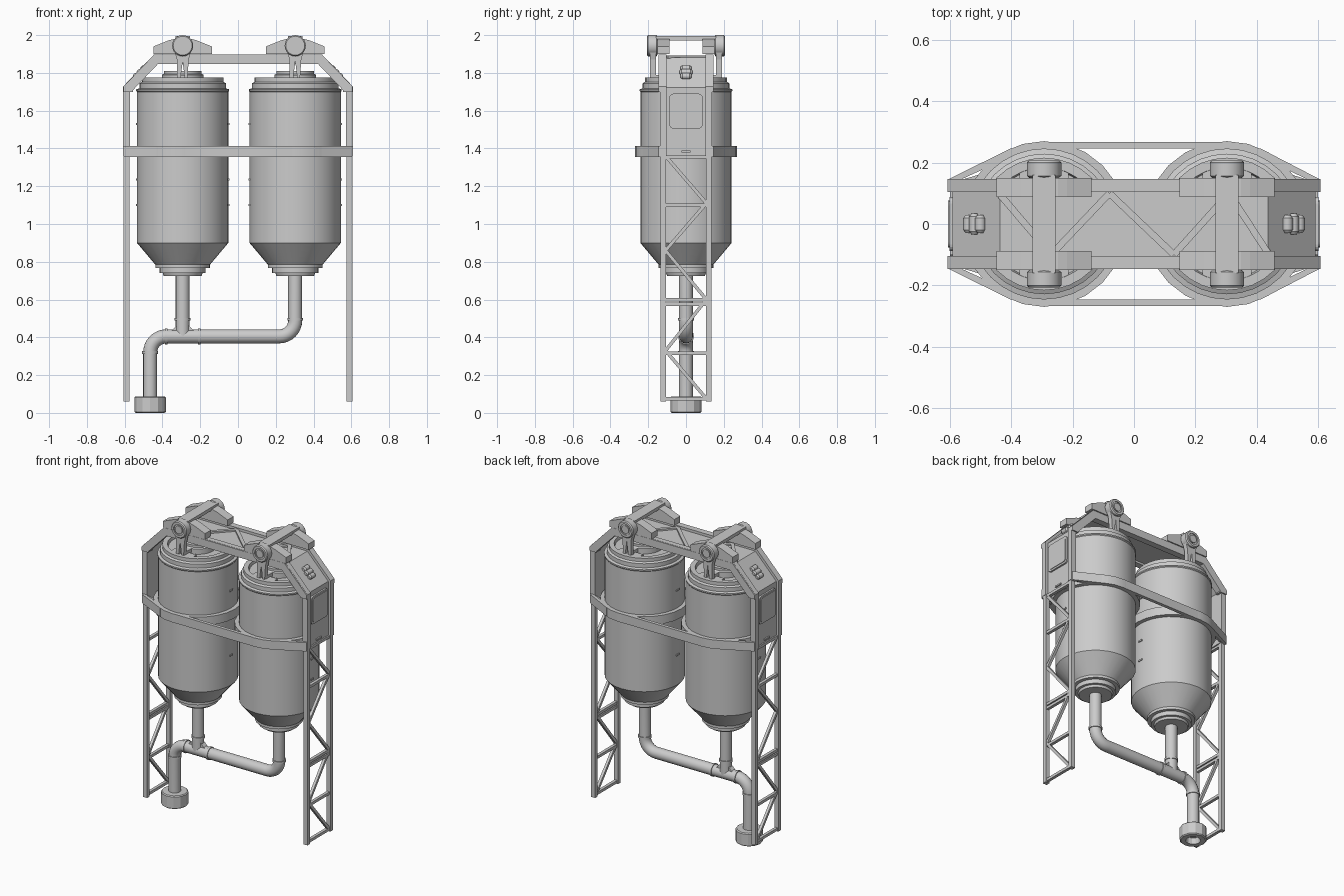
import bpy, bmesh
from math import sin, cos, pi, radians
from mathutils import Vector, Matrix

if "Cube" in bpy.data.objects:
    bpy.data.objects.remove(bpy.data.objects["Cube"])


def finish(name, bm, smooth=False):
    bmesh.ops.remove_doubles(bm, verts=bm.verts, dist=1e-5)
    bmesh.ops.recalc_face_normals(bm, faces=bm.faces)
    me = bpy.data.meshes.new(name)
    bm.to_mesh(me)
    bm.free()
    ob = bpy.data.objects.new(name, me)
    bpy.context.collection.objects.link(ob)
    if smooth:
        bpy.ops.object.select_all(action='DESELECT')
        ob.select_set(True)
        bpy.context.view_layer.objects.active = ob
        bpy.ops.object.shade_smooth_by_angle(angle=radians(32))
    return ob


def prism(name, pts, axis, t0, t1):
    """Extrude a flat outline along an axis."""
    put = {'x': lambda a, b, t: (t, a, b), 'y': lambda a, b, t: (a, t, b), 'z': lambda a, b, t: (a, b, t)}[axis]
    bm = bmesh.new()
    face = bm.faces.new([bm.verts.new(put(a, b, t0)) for a, b in pts])
    ext = bmesh.ops.extrude_face_region(bm, geom=[face])['geom']
    vs = [v for v in ext if isinstance(v, bmesh.types.BMVert)]
    bmesh.ops.translate(bm, verts=vs, vec=Vector(put(0, 0, t1 - t0)))
    return finish(name, bm)


def box(name, x0, x1, y0, y1, z0, z1):
    return prism(name, [(x0, y0), (x1, y0), (x1, y1), (x0, y1)], 'z', z0, z1)


def bar(name, p, q, w, h):
    """Rectangular strut from p to q; w sideways, h in height."""
    p, q = Vector(p), Vector(q)
    d = q - p
    bm = bmesh.new()
    bmesh.ops.create_cube(bm, size=1)
    m = Matrix.Translation((p + q) / 2) @ d.to_track_quat('X', 'Z').to_matrix().to_4x4()
    bm.transform(m @ Matrix.Diagonal((d.length, w, h, 1)))
    return finish(name, bm)


def lathe(name, prof, segs, loc=(0, 0, 0), direction=(0, 0, 1), closed=False, smooth=True):
    """Revolve (radius, height) points about a direction through loc."""
    bm = bmesh.new()
    m = Matrix.Translation(loc) @ Vector(direction).to_track_quat('Z', 'Y').to_matrix().to_4x4()
    rings = [[bm.verts.new(m @ Vector((r * cos(2 * pi * i / segs), r * sin(2 * pi * i / segs), z)))
              for i in range(segs)] for r, z in prof]
    pairs = list(zip(rings, rings[1:])) + ([(rings[-1], rings[0])] if closed else [])
    for a, b in pairs:
        for i in range(segs):
            j = (i + 1) % segs
            bm.faces.new((a[i], a[j], b[j], b[i]))
    return finish(name, bm, smooth)


def elbow(cx, cz, r, a0, a1, n=8):
    return [(cx + r * cos(radians(a0 + (a1 - a0) * i / n)), cz + r * sin(radians(a0 + (a1 - a0) * i / n)))
            for i in range(n + 1)]


def pipe(name, path, r, segs=16):
    """Round tube along a path in the x-z plane."""
    bm = bmesh.new()
    rings = []
    for i, (x, z) in enumerate(path):
        a, b = path[max(i - 1, 0)], path[min(i + 1, len(path) - 1)]
        n = Vector((-(b[1] - a[1]), 0, b[0] - a[0])).normalized()
        rings.append([bm.verts.new(Vector((x, 0, z)) + n * r * cos(2 * pi * k / segs)
                                   + Vector((0, r * sin(2 * pi * k / segs), 0))) for k in range(segs)])
    for a, b in zip(rings, rings[1:]):
        for k in range(segs):
            j = (k + 1) % segs
            bm.faces.new((a[k], a[j], b[j], b[k]))
    bm.faces.new(rings[0])
    bm.faces.new(rings[-1])
    return finish(name, bm, True)


def arch(o, i, zb):
    """Arch outline: o and i are outer and inner insets."""
    def half(d):
        return [(0.605 - d, zb), (0.605 - d, 1.727 - d * 0.4), (0.443 - d * 0.4, 1.895 - d)]
    out, inn = half(o), half(i)
    mir = lambda pts: [(-x, z) for x, z in pts]
    return out + mir(out)[::-1] + mir(inn) + inn[::-1]


def rounded(hw, z0, z1, r):
    pts = []
    for cy, cz, a in ((hw - r, z1 - r, 0), (r - hw, z1 - r, 90), (r - hw, z0 + r, 180), (hw - r, z0 + r, 270)):
        pts += elbow(cy, cz, r, a, a + 90, 4)
    return pts


TANKS = (-0.293, 0.303)

# Tanks with stepped outlet, cone, shell, rim and lid
tank = [(0, .725), (.1, .725), (.105, .74), (.122, .74), (.122, .768), (.145, .768), (.145, .785), (.242, .9),
        (.242, 1.7), (.246, 1.705), (.246, 1.713), (.229, 1.718), (.229, 1.745), (.216, 1.752), (.216, 1.775),
        (.185, 1.775), (.18, 1.755), (.11, 1.755), (.11, 1.79), (.1, 1.795), (.1, 1.81), (0, 1.81)]
for n, cx in zip(("left", "right"), TANKS):
    lathe(n + "_tank", tank, 32, (cx, 0, 0))
    lathe(n + "_tank_ring", [(.24, 1.354), (.27, 1.354), (.27, 1.412), (.24, 1.412)], 24, (cx, 0, 0), closed=True)
    for z in (1.1, 1.235, 1.53):
        for s in (-1, 1):
            box(n + "_seam_tab", cx + s * .241 - .006, cx + s * .241 + .006, -.015, .015, z - .005, z + .005)
    # Tilting lid gear: crossbar, bearing brackets, hubs and arms
    box(n + "_crossbar", cx - .038, cx + .038, -.16, .16, 1.972, 1.994)
    for s in (-1, 1):
        half = [(.155, 1.9), (.155, 1.94), (.075, 1.972), (.045, 1.98)]
        prism(n + "_bracket", [(cx + x, z) for x, z in half] + [(cx - x, z) for x, z in half[::-1]],
              'y', s * .088, s * .15)
        lathe(n + "_hub", [(0, .15), (.048, .15), (.056, .157), (.056, .2), (.05, .207), (.036, .207), (.036, .2),
                           (.026, .2), (.026, .207), (0, .207)], 24, (cx, 0, 1.944), (0, s, 0))
        prism(n + "_arm", [(cx - .045, 1.92), (cx - .03, 1.87), (cx - .03, 1.765), (cx - .012, 1.765),
                           (cx, 1.86), (cx + .012, 1.765), (cx + .025, 1.765), (cx + .032, 1.87), (cx + .045, 1.92)],
              'y', s * .16, s * .19)
        box(n + "_arm_foot", cx - .08, cx + .08, *sorted((s * .13, s * .2)), 1.75, 1.772)
        # Link from lid to arm
        box(n + "_lid_link", cx - .025, cx + .025, *sorted((s * .08, s * .17)), 1.765, 1.79)

# Arched side frames and the panel skin between them
for s in (-1, 1):
    prism("arch_frame", arch(0, .03, .06), 'y', s * .106, s * .134)
    prism("arch_upper_rail", arch(-.002, .048, 1.7), 'y', s * .104, s * .146)
    prism("upper_leg_casing", arch(-.003, .034, 1.36), 'y', s * .104, s * .138)
prism("panel_skin", arch(.014, .034, 1.36), 'y', -.107, .107)

# Truss across the top plate
top = [(-.44, .1), (-.27, -.1), (-.08, .1), (.13, -.1), (.31, .1), (.44, -.1)]
for a, b in zip(top, top[1:]):
    bar("top_truss", (*a, 1.884), (*b, 1.884), .022, .016)

for s in (-1, 1):
    # Zigzag lattice in each leg
    zz = [(-.108, 1.36), (.108, 1.11), (-.108, .86), (.108, .6), (-.108, .33), (.108, .075)]
    for a, b in zip(zz, zz[1:]):
        bar("leg_brace", (s * .59, *a), (s * .59, *b), .018, .018)
    for z in (1.355, 1.1, .6, .575, .315, .075):
        bar("leg_rung", (s * .59, -.11, z), (s * .59, .11, z), .02, .018)
    # Hatch on the side panel
    prism("hatch_frame", rounded(.088, 1.505, 1.69, .022), 'x', s * .58, s * .602)
    prism("hatch_door", rounded(.076, 1.517, 1.678, .016), 'x', s * .58, s * .606)
    box("panel_handle", *sorted((s * .58, s * .6)), -.025, .025, 1.378, 1.388)
    # Three rounded vent lobes on the sloping panel
    d = Vector((-.162 * s, 0, .168)).normalized()
    for k in (-1, 0, 1):
        c = Vector((s * .52, 0, 1.803)) + d * k * .028
        w = .034 if k == 0 else .029
        lathe("vent_lobe", [(0, -w), (.01, -w), (.017, -w + .01), (.017, w - .01), (.01, w), (0, w)],
              12, c, (0, 1, 0))

# Strap: long bars and angled ends out to the legs
for s in (-1, 1):
    box("strap_bar", TANKS[0], TANKS[1], *sorted((s * .246, s * .268)), 1.354, 1.412)
    for e, cx in zip((-1, 1), TANKS):
        y0, y1, x1 = s * .126, s * .238, cx + e * .107
        prism("strap_end", [(e * .605, y0), (e * .605, s * .146), (x1, s * .247), (x1 - e * .01, s * .225)],
              'z', 1.354, 1.412)
        bar("strap_stay", (e * .585, s * .13, 1.383), (cx + e * .205, s * .155, 1.383), .015, .04)

# Pipework: main run with two elbows, and the left tank drop
XL, ZP, PR = -.465, .405, .037
pipe("main_pipe", [(XL, .05)] + elbow(XL + .085, ZP - .085, .085, 180, 90)
     + elbow(TANKS[1] - .085, ZP + .085, .085, 270, 360) + [(TANKS[1], .73)], PR)
pipe("left_drop_pipe", [(TANKS[0], .73), (TANKS[0], ZP)], PR)
for s in (-1, 1):
    prism("tee_fillet", [(TANKS[0] + s * .03, .435), (TANKS[0] + s * .06, .435), (TANKS[0] + s * .03, .465)],
          'y', -.018, .018)
collar = [(.03, -.007), (.042, -.007), (.042, .007), (.03, .007)]
for x, z, d in ((TANKS[0], .495, (0, 0, 1)), (TANKS[1], .495, (0, 0, 1)), (XL, .32, (0, 0, 1)),
                (-.38, ZP, (1, 0, 0)), (-.205, ZP, (1, 0, 0))):
    lathe("pipe_collar", collar, 16, (x, 0, z), d, closed=True)
lathe("outlet_foot", [(0, .04), (.04, .04), (.045, 0), (.076, 0), (.083, .006), (.083, .082), (.077, .088), (0, .088)],
      12, (XL, 0, 0), smooth=False)
